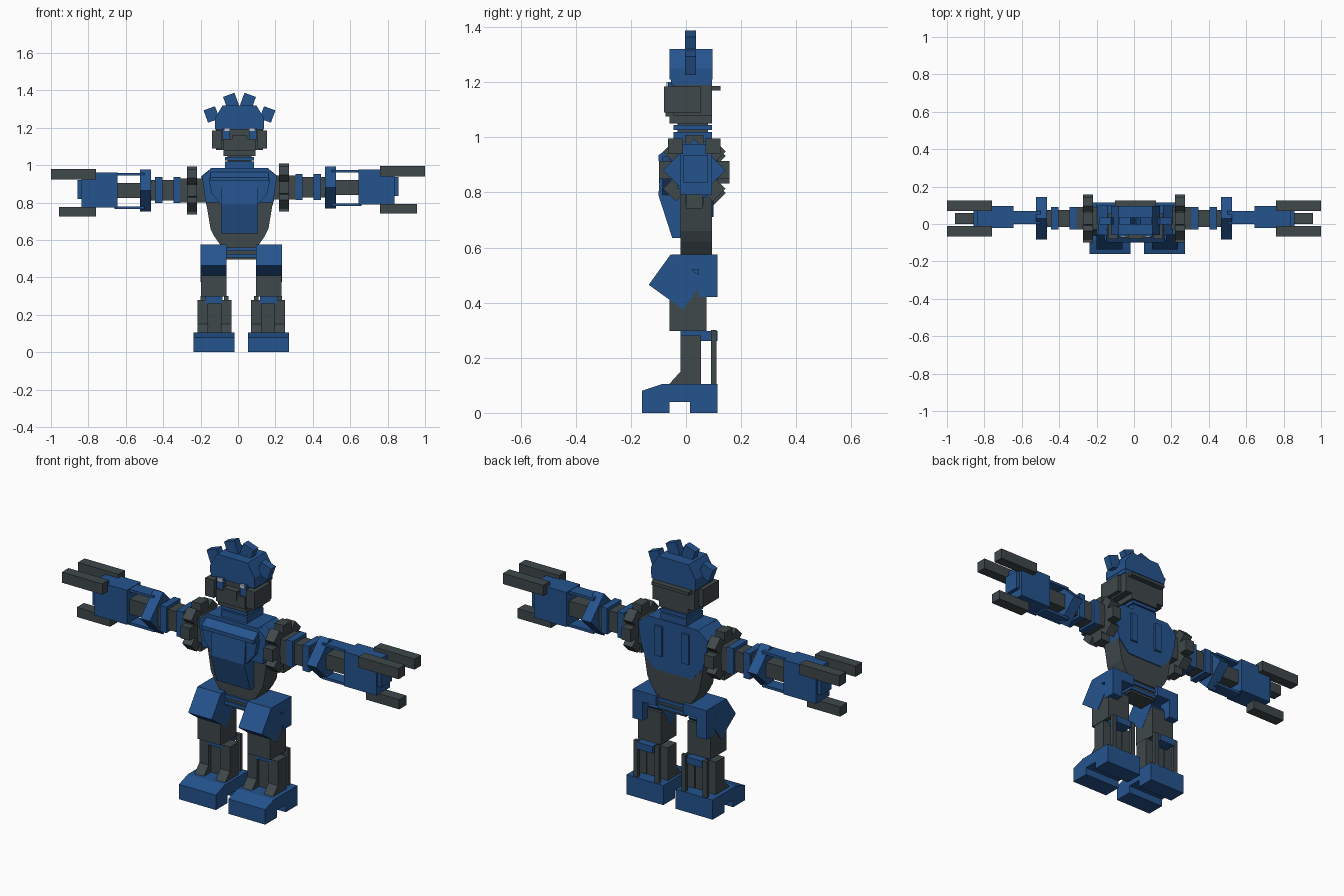
import bpy, bmesh, math
from mathutils import Matrix, Vector

default = bpy.data.objects.get("Cube")
if default:
    bpy.data.objects.remove(default, do_unlink=True)


def material(name, *rgb):
    mat = bpy.data.materials.new(name)
    mat.use_nodes = True
    mat.diffuse_color = (*rgb, 1)
    mat.node_tree.nodes["Principled BSDF"].inputs["Base Color"].default_value = (*rgb, 1)
    return mat


BLUE = material("armour_blue", .018, .088, .27)
GREY = material("joint_grey", .05, .065, .07)
LIGHT = material("eye_light", .5, .54, .58)


def finish(name, mat, bm, matrix=None):
    """Turn a bmesh into a flat shaded object."""
    if matrix:
        bmesh.ops.transform(bm, matrix=matrix, verts=bm.verts)
    bmesh.ops.recalc_face_normals(bm, faces=bm.faces)
    mesh = bpy.data.meshes.new(name)
    bm.to_mesh(mesh)
    bm.free()
    mesh.materials.append(mat)
    obj = bpy.data.objects.new(name, mesh)
    bpy.context.collection.objects.link(obj)
    return obj


def block(name, mat, centre, size, angle=0, axis="X"):
    """Box by centre and size, turned about one axis."""
    bm = bmesh.new()
    bmesh.ops.create_cube(bm, size=1)
    matrix = Matrix.Translation(centre) @ Matrix.Rotation(angle, 4, axis) @ Matrix.Diagonal((*size, 1))
    return finish(name, mat, bm, matrix)


def box(name, mat, *spans):
    """Box by its x, y and z spans."""
    centre = [(a + b) / 2 for a, b in spans]
    return block(name, mat, centre, [abs(b - a) for a, b in spans])


def prism(name, mat, profile, span, axis):
    """Extrude a profile along x (profile is y, z) or along y (profile is x, z)."""
    bm = bmesh.new()
    rings = []
    for depth in span:
        rings.append([bm.verts.new((depth, u, v) if axis == "x" else (u, depth, v)) for u, v in profile])
    near, far = rings
    bm.faces.new(near)
    bm.faces.new(far)
    for i in range(len(near)):
        j = (i + 1) % len(near)
        bm.faces.new((near[i], near[j], far[j], far[i]))
    return finish(name, mat, bm)


def symmetric(cx, half):
    """Close a right-hand outline, listed from top to bottom, on both sides of cx."""
    return [(cx + u, v) for u, v in half] + [(cx - u, v) for u, v in reversed(half)]


BODY = .008          # centre line of head and torso
HIP = .0175          # centre line of the legs


def middle(half):
    return (BODY - half, BODY + half)


# Head
box("head", GREY, middle(.125), (-.045, .095), (1.08, 1.19))
box("jaw", GREY, middle(.085), (-.06, .095), (1.05, 1.09))
box("mouth_guard", GREY, middle(.085), (-.075, -.04), (1.075, 1.14))
box("mouth_slot", GREY, middle(.04), (-.08, -.04), (1.11, 1.16))
box("head_back_bar", GREY, middle(.11), (.09, .125), (1.17, 1.187))
box("helmet_rim", BLUE, middle(.13), (-.055, .095), (1.19, 1.215))
helmet = symmetric(BODY, [(.09, 1.32), (.132, 1.25), (.132, 1.21)])
prism("helmet", BLUE, helmet, (-.06, .097), "y")
for side, label in ((-1, "right"), (1, "left")):
    def out(a, b):
        return (BODY + side * a, BODY + side * b)

    box(label + "_ear", GREY, out(.095, .147), (-.08, .055), (1.09, 1.185))
    box(label + "_brow", BLUE, out(.05, .09), (-.066, -.04), (1.13, 1.2))
    box(label + "_eye", LIGHT, out(.05, .08), (-.071, -.064), (1.183, 1.2))
    for tilt, reach in ((.35, .115), (1.3, .135)):
        tip = (BODY + side * reach * math.sin(tilt) * 1.15, .016, 1.235 + reach * math.cos(tilt))
        block(label + "_crest_fin", BLUE, tip, (.065, .04, .07), side * min(tilt, .35), "Y")

# Neck
box("neck", GREY, middle(.065), (-.03, .08), (.98, 1.055))
for z in (1.035, 1.01, .992):
    box("neck_ring", BLUE, middle(.077), (-.045, .095), (z - .009, z + .009))

# Torso
chest = symmetric(BODY, [(.15, .985), (.205, .94), (.2, .87), (.175, .78), (.11, .71)])
prism("chest_back", BLUE, chest, (.0, .1), "y")
chest_front = symmetric(BODY, [(.15, .985), (.2, .94), (.18, .8)])
prism("chest_front", BLUE, chest_front, (-.06, .02), "y")
prism("collar", BLUE, [(-.03, .985), (-.1, .935), (-.1, .915), (-.03, .915)], middle(.155), "x")
plate = [(-.06, .93), (-.09, .92), (-.1, .79), (-.05, .635), (-.015, .635), (-.015, .93)]
prism("chest_plate", BLUE, plate, middle(.1), "x")
for side, label in ((-1, "right"), (1, "left")):
    flap = [(BODY + side * u, v) for u, v in ((.1, .93), (.165, .93), (.15, .85), (.1, .79))]
    prism(label + "_chest_flap", BLUE, flap, (-.085, -.04), "y")
    box(label + "_back_ridge", BLUE, (BODY + side * .06, BODY + side * .1), (.09, .112), (.79, .95))
waist = symmetric(BODY, [(.178, .8), (.155, .66), (.135, .62), (.1, .57)])
prism("waist", GREY, waist, (-.02, .095), "y")

# Pelvis
box("pelvis", GREY, (HIP - .08, HIP + .08), (-.015, .09), (.495, .575))
for z in (.515, .55):
    box("pelvis_band", BLUE, (HIP - .085, HIP + .085), (-.025, .098), (z - .009, z + .009))

# Legs
foot = [(-.16, 0), (-.16, .08), (-.085, .105), (.115, .105), (.115, 0),
        (.015, 0), (.015, .04), (-.06, .04), (-.06, 0)]
shin = [(-.065, .1), (-.02, .15), (-.02, .28), (.055, .28), (.055, .1)]
hip_cover = [(-.055, .575), (.115, .575), (.115, .52), (.02, .52)]
for side, label in ((-1, "right"), (1, "left")):
    def out(a, b):
        return (HIP + side * a, HIP + side * b)

    prism(label + "_foot", BLUE, foot, out(.037, .256), "x")
    for spot, (a, b) in (("inner", (.052, .108)), ("outer", (.178, .233))):
        prism(f"{label}_{spot}_shin", GREY, shin, out(a, b), "x")
        box(f"{label}_{spot}_piston", GREY, out(a + .015, b - .015), (.09, .11), (.1, .3))
    box(label + "_ankle", GREY, out(.1, .19), (.0, .05), (.1, .26))
    box(label + "_knee", BLUE, out(.1, .193), (-.02, .115), (.26, .297))
    box(label + "_thigh", GREY, out(.08, .216), (-.06, .075), (.297, .47))
    block(label + "_thigh_guard", BLUE, (HIP + side * .149, -.033, .475), (.14, .154, .136), -.625)
    prism(label + "_hip_cover", BLUE, hip_cover, out(.079, .219), "x")
    box(label + "_hip_strip", BLUE, out(.16, .219), (.045, .115), (.42, .575))

# Arms
ARM_Y = .03
for side, label, height in ((-1, "right", .865), (1, "left", .881)):
    def arm(part, mat, x, y, z):
        """Arm box; y and z spans are measured from the arm axis."""
        box(f"{label}_{part}", mat, [side * v for v in x],
            [ARM_Y + v for v in y], [height + v for v in z])

    # Toothed shoulder wheel
    for i in range(8):
        turn = i * math.tau / 8
        spot = Vector((side * .246, ARM_Y, height)) + Vector((0, math.cos(turn), math.sin(turn))) * .095
        block(label + "_shoulder_tooth", GREY, spot, (.054, .066, .066), turn)
    for turn in (0, math.pi / 4):
        block(label + "_shoulder_hub", GREY, (side * .245, ARM_Y, height), (.04, .17, .17), turn)

    # Upper arm
    arm("shoulder_axle", GREY, (.15, .31), (-.06, .06), (-.065, .065))
    arm("upper_arm", GREY, (.3, .48), (-.045, .045), (-.055, .055))
    for a in (.307, .405):
        arm("arm_ring", BLUE, (a, a + .038), (-.06, .06), (-.068, .072))
    block(label + "_elbow_guard", BLUE, (side * .494, ARM_Y, height), (.058, .16, .16), math.pi / 4)

    # Forearm with open frame
    arm("forearm_core", GREY, (.51, .66), (-.03, .04), (-.04, .04))
    for z in (-.092, .086):
        arm("forearm_rail", BLUE, (.5, .66), (-.03, .04), (z - .007, z + .007))
    arm("forearm", BLUE, (.645, .838), (-.052, .065), (-.09, .095))
    arm("wrist", BLUE, (.83, .858), (-.04, .05), (-.045, .055))

    # Fingers
    for name, y in (("front", -.068), ("rear", .068)):
        arm(name + "_finger", GREY, (.76, 1), (y - .028, y + .028), (.058, .115))
    arm("thumb", GREY, (.76, .958), (-.03, .03), (-.14, -.088))
